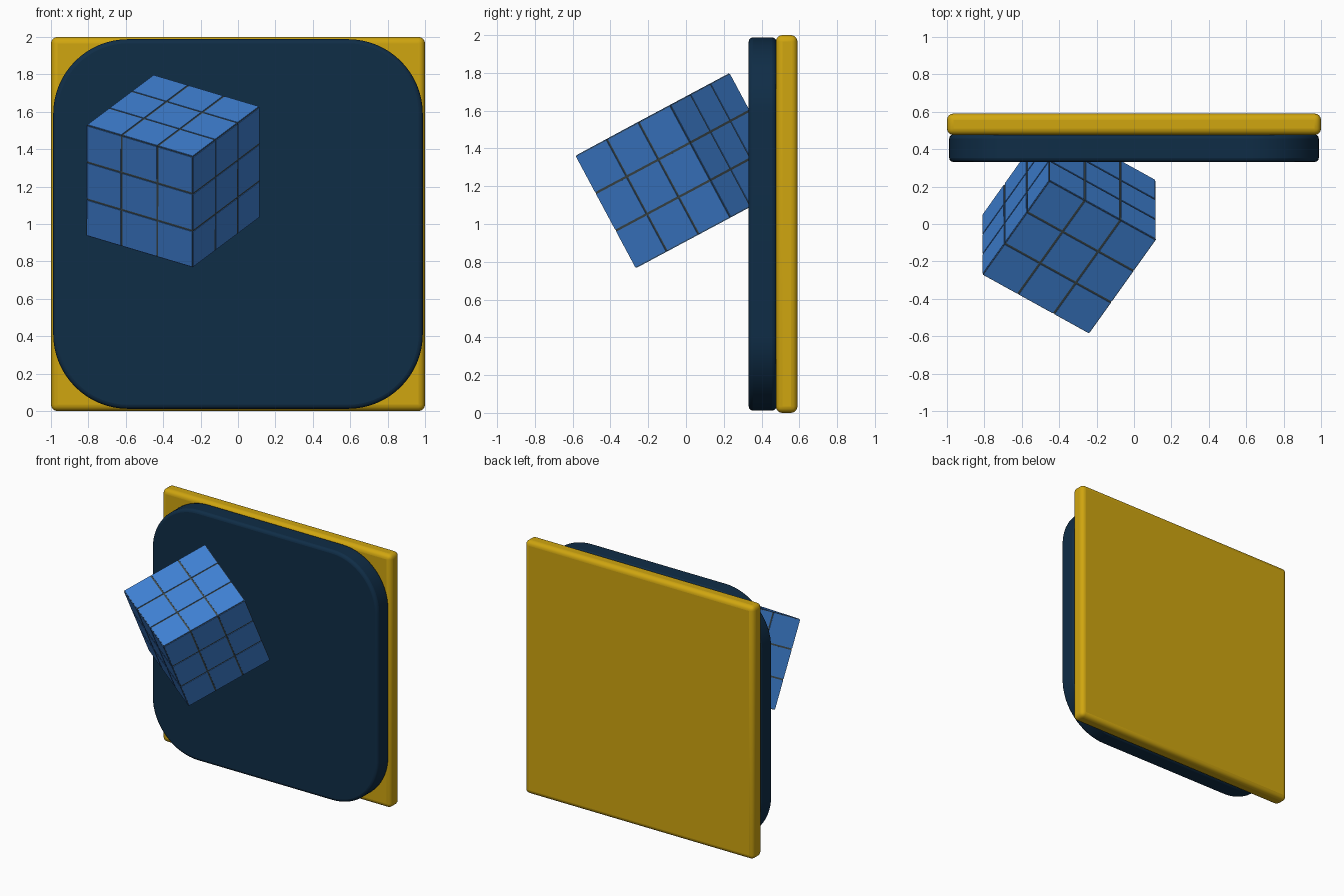
import bpy, bmesh, math
from mathutils import Matrix, Vector

if "Cube" in bpy.data.objects:
    bpy.data.objects.remove(bpy.data.objects["Cube"])


def material(name, rgb):
    m = bpy.data.materials.new(name)
    m.diffuse_color = (*rgb, 1)
    m.use_nodes = True
    m.node_tree.nodes["Principled BSDF"].inputs["Base Color"].default_value = m.diffuse_color
    return m


YELLOW = material("golden yellow", (0.63, 0.38, 0.005))
NAVY = material("navy blue", (0.0048, 0.026, 0.062))
BLUE = material("bright blue", (0.05, 0.22, 0.66))
SLATE = material("dark slate", (0.05, 0.07, 0.075))


def add_object(name, bm, mat, matrix=None):
    bmesh.ops.recalc_face_normals(bm, faces=bm.faces)
    mesh = bpy.data.meshes.new(name)
    bm.to_mesh(mesh)
    bm.free()
    mesh.materials.append(mat)
    ob = bpy.data.objects.new(name, mesh)
    bpy.context.collection.objects.link(ob)
    if matrix:
        ob.matrix_world = matrix
    return ob


def box(bm, centre, size):
    bmesh.ops.create_cube(bm, size=1, matrix=Matrix.Translation(centre)
                          @ Matrix.Diagonal((*size, 1)))


def bevel(ob, width, segments):
    mod = ob.modifiers.new("rounded edges", 'BEVEL')
    mod.width = width
    mod.segments = segments
    mod.limit_method = 'ANGLE'
    mod.angle_limit = math.radians(40)
    bpy.ops.object.select_all(action='DESELECT')
    bpy.context.view_layer.objects.active = ob
    ob.select_set(True)
    bpy.ops.object.shade_smooth_by_angle(angle=math.radians(35))


# Square backing board
bm = bmesh.new()
box(bm, (0, 0.533, 1), (2, 0.115, 2))
bevel(add_object("backing_board", bm, YELLOW), 0.035, 4)

# Front panel with large rounded corners
HALF, RADIUS, STEPS = 0.988, 0.4, 16
bm = bmesh.new()
outline = []
for quarter in range(4):
    mid = math.pi / 4 + quarter * math.pi / 2
    cx = math.copysign(HALF - RADIUS, math.cos(mid))
    cz = math.copysign(HALF - RADIUS, math.sin(mid))
    for i in range(STEPS + 1):
        a = (quarter + i / STEPS) * math.pi / 2
        outline.append(bm.verts.new((cx + RADIUS * math.cos(a), 0.332,
                                     1 + cz + RADIUS * math.sin(a))))
face = bm.faces.new(outline)
ext = bmesh.ops.extrude_face_region(bm, geom=[face])
bmesh.ops.translate(bm, vec=(0, 0.146, 0),
                    verts=[v for v in ext["geom"] if isinstance(v, bmesh.types.BMVert)])
bevel(add_object("front_panel", bm, NAVY), 0.022, 3)

# Tilted cube frame, measured from its nearest corner
SIDE = 0.676
corner = Vector((-0.24, -0.588, 1.36))
ax = Vector((0.57, -0.315, -0.17)).normalized()
ay = Vector((0.36, 0.505, 0.27))
ay = (ay - ay.dot(ax) * ax).normalized()
az = ax.cross(ay)
centre = corner + (ay - ax - az) * SIDE / 2
frame = Matrix((ax, ay, az)).transposed().to_4x4()
frame.translation = centre

# Dark core that shows in the grooves
bm = bmesh.new()
box(bm, (0, 0, 0), (SIDE - 0.007,) * 3)
add_object("cube_core", bm, SLATE, frame)

# Three by three tiles on each of the six sides
PITCH, TILE, THICK = SIDE / 3, SIDE / 3 - 0.012, 0.006
bm = bmesh.new()
for axis in range(3):
    for sign in (-1, 1):
        for i in (-1, 0, 1):
            for j in (-1, 0, 1):
                pos, size = [0, 0, 0], [TILE] * 3
                pos[axis] = sign * (SIDE - THICK) / 2
                size[axis] = THICK
                pos[(axis + 1) % 3] = i * PITCH
                pos[(axis + 2) % 3] = j * PITCH
                box(bm, pos, size)
add_object("cube_tiles", bm, BLUE, frame)
